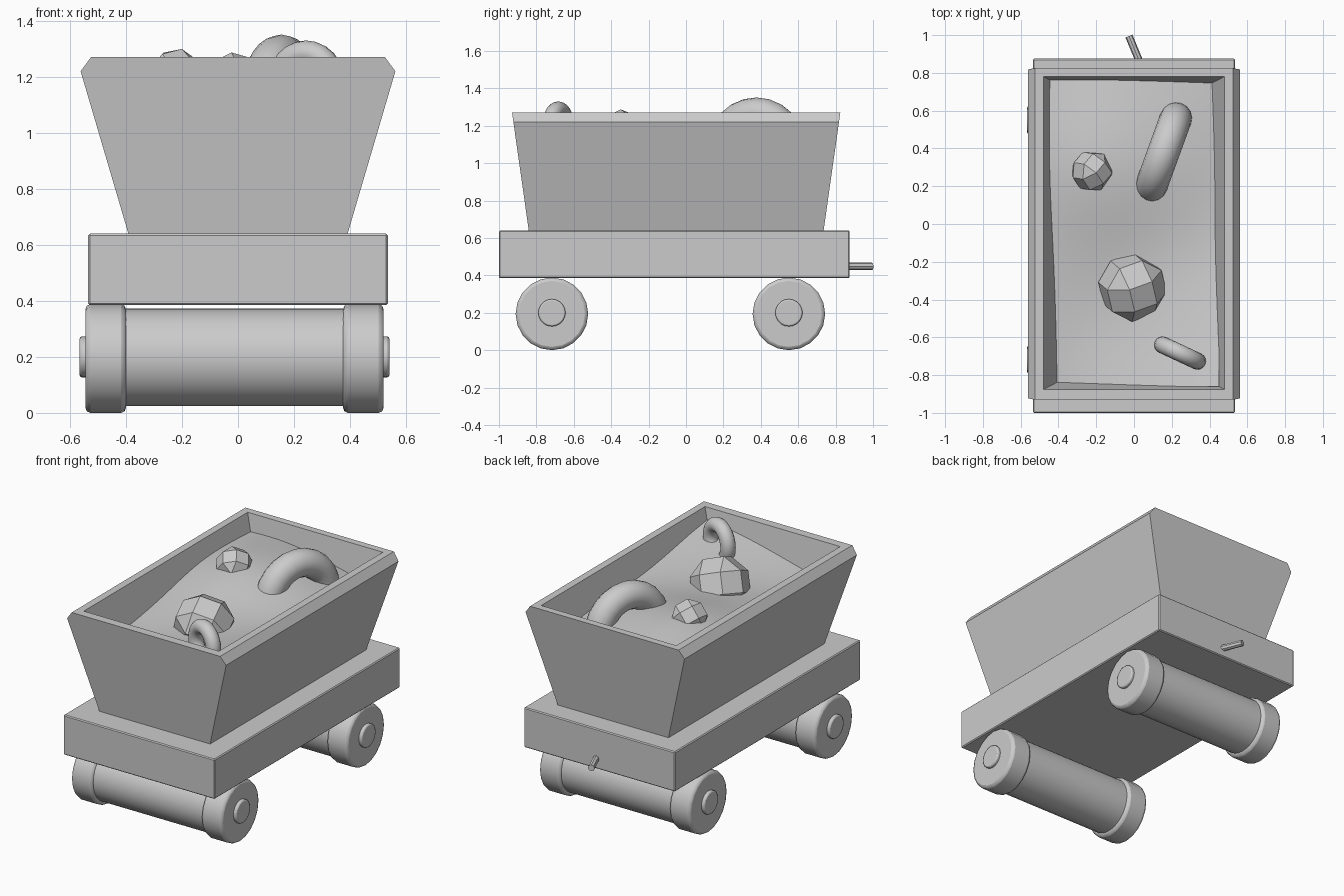
import bpy, bmesh, math
from mathutils import Euler

if "Cube" in bpy.data.objects:
    bpy.data.objects.remove(bpy.data.objects["Cube"])


def mesh_object(name, bm):
    bmesh.ops.recalc_face_normals(bm, faces=bm.faces)
    me = bpy.data.meshes.new(name)
    bm.to_mesh(me)
    bm.free()
    ob = bpy.data.objects.new(name, me)
    bpy.context.collection.objects.link(ob)
    return ob


def activate(ob):
    bpy.ops.object.select_all(action='DESELECT')
    ob.select_set(True)
    bpy.context.view_layer.objects.active = ob


def add_bevel(ob, width, segments=2):
    mod = ob.modifiers.new("bevel", 'BEVEL')
    mod.width = width
    mod.segments = segments
    mod.limit_method = 'ANGLE'
    mod.angle_limit = math.radians(40)


def cylinder(name, loc, r, length, rot, sides=20, bevel=0):
    bpy.ops.mesh.primitive_cylinder_add(vertices=sides, radius=r, depth=length,
                                        location=loc, rotation=rot)
    ob = bpy.context.object
    ob.name = name
    if bevel:
        add_bevel(ob, bevel)
    activate(ob)
    bpy.ops.object.shade_smooth_by_angle(angle=math.radians(35))
    return ob


# Chassis block
bpy.ops.mesh.primitive_cube_add(size=1, location=(0, -0.0625, 0.5125))
chassis = bpy.context.object
chassis.name = "chassis"
chassis.scale = (1.07, 1.875, 0.255)
bpy.ops.object.transform_apply(location=False, rotation=False, scale=True)
add_bevel(chassis, 0.006, 1)

# Rear hitch pin
cylinder("hitch", (0, 0.93, 0.448), 0.02, 0.14, (math.pi / 2, 0, math.pi / 8), sides=8)

# Wheel sets: roller axle, two wheels and two hub caps each
side = (0, math.pi / 2, 0)
for label, y in (("front", -0.717), ("rear", 0.55)):
    cylinder(label + "_axle", (-0.0125, y, 0.198), 0.174, 0.9, side, sides=32)
    for tag, s in (("left", -1), ("right", 1)):
        cylinder(f"{label}_{tag}_wheel", (-0.0125 + s * 0.46, y, 0.194), 0.194, 0.145,
                 side, bevel=0.018)
        cylinder(f"{label}_{tag}_hub", (-0.0125 + s * 0.515, y, 0.2), 0.073, 0.076,
                 side, bevel=0.008)

# Flared bucket, lofted through rectangular rings: z, half width, y front, y back
rings = [(0.635, 0.39, -0.84, 0.735), (1.22, 0.562, -0.923, 0.818),
         (1.27, 0.525, -0.93, 0.825), (1.27, 0.478, -0.875, 0.78),
         (0.69, 0.306, -0.785, 0.69)]
bm = bmesh.new()
loops = [[bm.verts.new(p) for p in ((-w, a, z), (w, a, z), (w, b, z), (-w, b, z))]
         for z, w, a, b in rings]
for lo, hi in zip(loops, loops[1:]):
    for i in range(4):
        j = (i + 1) % 4
        bm.faces.new((lo[i], lo[j], hi[j], hi[i]))
bm.faces.new(loops[0])
bm.faces.new(loops[-1])
mesh_object("bucket", bm)

# Uneven heap of cargo: coarse height grid, subdivided smooth
xs = (-0.45, -0.2, 0.15, 0.45)
heights = {-0.86: (1.02, 1.08, 1.16, 1.20),
           -0.50: (1.05, 1.06, 1.12, 1.15),
           -0.10: (1.10, 1.14, 1.11, 1.10),
           0.30: (1.18, 1.26, 1.20, 1.10),
           0.765: (1.16, 1.17, 1.11, 1.04)}
bm = bmesh.new()
rows = [[bm.verts.new((x, y, z)) for x, z in zip(xs, zs)] for y, zs in heights.items()]
for a, b in zip(rows, rows[1:]):
    for i in range(3):
        bm.faces.new((a[i], a[i + 1], b[i + 1], b[i]))
heap = mesh_object("heap", bm)
sub = heap.modifiers.new("smooth", 'SUBSURF')
sub.levels = sub.render_levels = 3
sub.boundary_smooth = 'PRESERVE_CORNERS'
activate(heap)
bpy.ops.object.shade_smooth()


# Faceted stones: cubes with wide flat bevels
def stone(name, loc, radius, rot):
    h = radius / 1.159
    bm = bmesh.new()
    bmesh.ops.create_cube(bm, size=2 * h)
    bmesh.ops.bevel(bm, geom=bm.edges[:], offset=0.586 * h, offset_type='OFFSET',
                    segments=1, profile=0.5, affect='EDGES')
    ob = mesh_object(name, bm)
    ob.location = loc
    ob.rotation_euler = Euler([math.radians(a) for a in rot])


stone("large_stone", (-0.008, -0.335, 1.105), 0.183, (25, 15, 20))
stone("small_stone", (-0.222, 0.28, 1.19), 0.112, (35, 25, 50))

# Half-buried rings
for name, loc, major, minor, deg in (
        ("large_ring", (0.155, 0.376, 1.066), 0.2, 0.085, 70),
        ("small_ring", (0.243, -0.683, 1.183), 0.102, 0.045, -25)):
    bpy.ops.mesh.primitive_torus_add(major_segments=24, minor_segments=16,
                                     major_radius=major, minor_radius=minor, location=loc,
                                     rotation=(math.pi / 2, 0, math.radians(deg)))
    bpy.context.object.name = name
    bpy.ops.object.shade_smooth()
